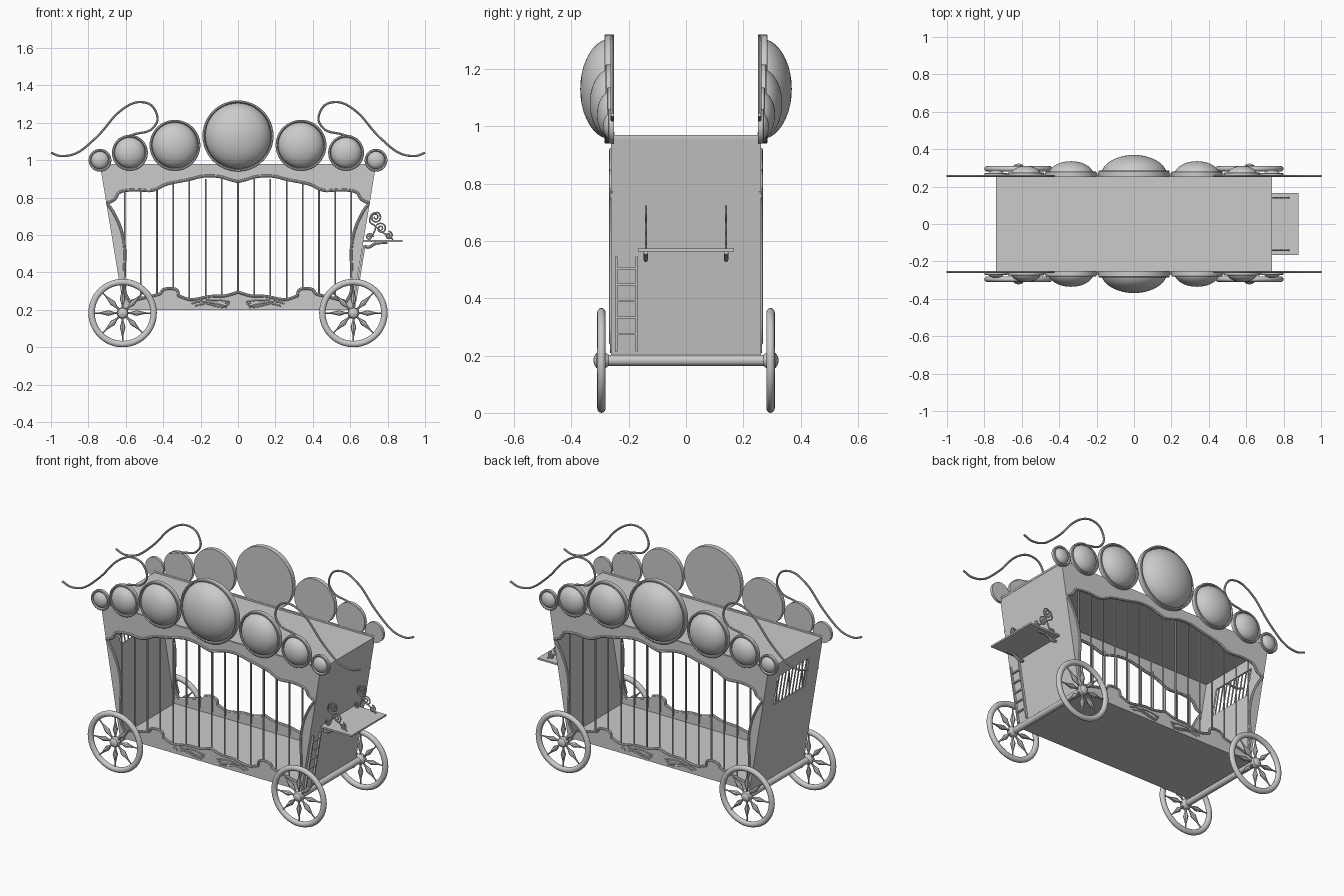
import bpy, bmesh, math
from mathutils import Matrix, Vector

if "Cube" in bpy.data.objects:
    bpy.data.objects.remove(bpy.data.objects["Cube"])

TAU = math.tau
SLOPE = 0.165                      # outward lean of the end walls


def end_x(z):
    return 0.61 + (z - 0.2) * SLOPE


def basis(u, v, n, o):
    """Matrix sending local x, y, z to u, v, n with origin o."""
    m = Matrix((u, v, n)).transposed().to_4x4()
    m.translation = o
    return m


def add_mesh(name, bm):
    bmesh.ops.recalc_face_normals(bm, faces=bm.faces)
    me = bpy.data.meshes.new(name)
    bm.to_mesh(me)
    bm.free()
    ob = bpy.data.objects.new(name, me)
    bpy.context.collection.objects.link(ob)
    return ob


def box(name, lo, hi, lean=0):
    bm = bmesh.new()
    bmesh.ops.create_cube(bm, size=1)
    for v in bm.verts:
        v.co = Vector([a + (c + 0.5) * (b - a) for a, b, c in zip(lo, hi, v.co)])
        v.co.x += lean * (v.co.z - lo[2])
    return add_mesh(name, bm)


def lathe(name, prof, m, n=32):
    """Revolve (radius, height) pairs about local z."""
    bm = bmesh.new()
    vs = [bm.verts.new((r, 0, h)) for r, h in prof]
    es = [bm.edges.new(p) for p in zip(vs, vs[1:])]
    bmesh.ops.spin(bm, geom=vs + es, cent=(0, 0, 0), axis=(0, 0, 1), angle=TAU, steps=n, use_duplicate=False)
    bmesh.ops.remove_doubles(bm, verts=bm.verts, dist=1e-5)
    bm.transform(m)
    return add_mesh(name, bm)


def from_curve(name, loops, m, extrude=0, bevel=0, cyclic=True, res=2):
    """Flat plate with holes (extrude) or round tube (bevel) from 2D loops."""
    cu = bpy.data.curves.new(name, 'CURVE')
    cu.dimensions = '2D' if extrude else '3D'
    cu.fill_mode = 'BOTH' if extrude else 'FULL'
    cu.extrude, cu.bevel_depth, cu.bevel_resolution = extrude, bevel, res
    cu.use_fill_caps = bevel > 0
    for pts in loops:
        sp = cu.splines.new('POLY')
        sp.points.add(len(pts) - 1)
        for p, q in zip(sp.points, pts):
            p.co = (q[0], q[1], 0, 1)
        sp.use_cyclic_u = cyclic
    tmp = bpy.data.objects.new(name, cu)
    bpy.context.collection.objects.link(tmp)
    me = bpy.data.meshes.new_from_object(tmp.evaluated_get(bpy.context.evaluated_depsgraph_get()))
    bpy.data.objects.remove(tmp)
    bm = bmesh.new()
    bm.from_mesh(me)
    bpy.data.meshes.remove(me)
    bmesh.ops.remove_doubles(bm, verts=bm.verts, dist=1e-5)
    bm.transform(m)
    return add_mesh(name, bm)


def smooth(pts, n=6):
    """Catmull-Rom through 2D points."""
    p = [Vector(q) for q in pts]
    p = [2 * p[0] - p[1]] + p + [2 * p[-1] - p[-2]]
    out = []
    for a, b, c, d in zip(p, p[1:], p[2:], p[3:]):
        for i in range(n):
            t = i / n
            out.append(0.5 * (2 * b + (c - a) * t + (2 * a - 5 * b + 4 * c - d) * t * t
                              + (3 * b - a - 3 * c + d) * t ** 3))
    return out + [p[-2]]


def mirror(pts):
    return [Vector((-q[0], q[1])) for q in pts]


def spiral(cx, cz, r, start, turns, n=28):
    return [(cx + r * (1 - 0.85 * i / n) * math.cos(start + turns * TAU * i / n),
             cz + r * (1 - 0.85 * i / n) * math.sin(start + turns * TAU * i / n)) for i in range(n + 1)]


# Floor and roof
box("floor", (-0.61, -0.25, 0.2), (0.61, 0.25, 0.212))
box("roof", (-0.737, -0.25, 0.958), (0.737, 0.25, 0.97))

# End walls: solid on the right, barred window on the left
outline = [(-0.25, 0.2), (0.25, 0.2), (0.25, 0.97), (-0.25, 0.97)]
window = [(-0.15, 0.70), (0.15, 0.70), (0.15, 0.88), (-0.15, 0.88)]
for s, name, loops in ((1, "right_end_wall", [outline]), (-1, "left_end_wall", [outline, window])):
    m = basis((0, 1, 0), (s * SLOPE, 0, 1), (1, 0, 0), (s * (0.605 - 0.2 * SLOPE), 0, 0))
    from_curve(name, loops, m, extrude=0.005)
for i in range(9):
    y = -0.132 + i * 0.033
    box("window_bar", (-end_x(0.7) + 0.002, y - 0.003, 0.69), (-end_x(0.7) + 0.008, y + 0.003, 0.89), -SLOPE)

# Opening outline for the long sides (left half, then mirrored)
top = smooth([(0, .885), (-.04, .895), (-.10, .912), (-.18, .915), (-.27, .895), (-.38, .872),
              (-.46, .838), (-.55, .842), (-.63, .83), (-.66, .79), (-.70, .77)])
column = smooth([(-.70, .77), (-.665, .72), (-.625, .63), (-.605, .52), (-.608, .40), (-.605, .30), (-.58, .245)])
bottom = (smooth([(-.58, .245), (-.50, .265), (-.42, .285), (-.40, .308), (-.36, .315), (-.325, .305), (-.318, .275)])
          + smooth([(-.318, .275), (-.25, .255), (-.15, .272), (-.07, .275), (0, .295)])[1:])
half = top + column[1:] + bottom[1:]
opening = half + mirror(half)[-2:0:-1]
plate = [(-end_x(.2), .2), (end_x(.2), .2), (end_x(.98), .98), (-end_x(.98), .98)]

ribbon = smooth([(-.64, 1.11), (-.55, 1.14), (-.47, 1.16), (-.43, 1.22), (-.465, 1.295), (-.55, 1.308), (-.645, 1.25),
                 (-.74, 1.14), (-.85, 1.045), (-.94, 1.022), (-1.0, 1.04)])
swirls = [smooth([(-.25, .232), (-.20, .245), (-.13, .235), (-.07, .222), (-.05, .232), (-.07, .24)]),
          smooth([(-.23, .222), (-.17, .232), (-.11, .218), (-.06, .212)]),
          smooth([(-.17, .25), (-.11, .252), (-.04, .243)])]
discs = [(0, 1.13, .19, .033)] + [(s * x, z, r, t) for s in (-1, 1) for x, z, r, t in
                                  ((.337, 1.08, .136, .028), (.578, 1.04, .096, .024), (.738, 1.0, .061, .02))]

for s, side in ((-1, "front"), (1, "back")):
    def flat(y):
        return basis((1, 0, 0), (0, 0, 1), (0, s, 0), (0, s * y, 0))
    # Carved side panel and its trim
    from_curve(side + "_panel", [plate, opening], flat(0.256), extrude=0.006)
    from_curve(side + "_trim", [opening], flat(0.261), bevel=0.008)
    from_curve(side + "_carving", swirls + [mirror(c) for c in swirls], flat(0.262), bevel=0.004, cyclic=False)
    # Cage bars
    for k in range(-7, 8):
        x = k * 0.0866
        lathe(side + "_cage_bar", [(0.0045, 0.23), (0.0045, 0.9 if abs(k) < 5 else 0.85)],
              Matrix.Translation((x, s * 0.25, 0)), 8)
    # Domed crest discs with raised rims
    for x, z, r, t in discs:
        R = r - 0.014
        dome = [(R * math.cos(a), 0.008 + 0.62 * R * math.sin(a)) for a in [i * TAU / 40 for i in range(11)]]
        dome[-1] = (0, dome[-1][1])
        prof = [(0, 0), (r, 0), (r, t - .003), (r - .003, t), (r - .009, t), (r - .012, t - .003)] + dome
        m = flat(0.252)
        m.translation = (x, s * 0.252, z)
        lathe(side + "_crest_disc", prof, m, 48)
    # Curling ribbons
    for rib, d in ((ribbon, "left"), (mirror(ribbon), "right")):
        from_curve(f"{side}_{d}_ribbon", [rib], flat(0.257), bevel=0.006, cyclic=False)

# Axles and wheels
WZ, WY = 0.183, 0.295
for x in (-0.617, 0.617):
    lathe("axle", [(0, -0.29), (0.019, -0.29), (0.019, 0.29), (0, 0.29)],
          basis((1, 0, 0), (0, 0, -1), (0, 1, 0), (x, 0, WZ)), 20)
    for s in (-1, 1):
        m = basis((1, 0, 0), (0, 0, 1), (0, s, 0), (x, s * WY, WZ))
        tyre = [(0.166 + 0.017 * math.cos(i * TAU / 12), 0.015 * math.sin(i * TAU / 12)) for i in range(13)]
        lathe("wheel_rim", tyre, m, 48)
        hub = [(0, -.026), (.02, -.024), (.03, -.01), (.031, .004), (.026, .018), (.014, .026), (0, .028)]
        lathe("wheel_hub", hub, m, 24)
        spoke = [(.006, .02), (.006, .045), (.015, .075), (.009, .10), (.004, .125), (.004, .155)]
        for k in range(8):
            turn = Matrix.Rotation(k * TAU / 8, 4, 'Z') @ Matrix.Rotation(TAU / 4, 4, 'Y')
            lathe("wheel_spoke", spoke, m @ turn, 8)

# Driver's platform with scroll brackets
box("platform", (0.665, -0.167, 0.563), (0.88, 0.167, 0.573))
for y in (-0.14, 0.14):
    m = basis((1, 0, 0), (0, 0, 1), (0, -1, 0), (0, y, 0))
    scrolls = [spiral(.735, .695, .028, 0, -1.6), spiral(.765, .635, .03, 2.6, -1.6),
               spiral(.805, .598, .022, 1.6, -1.5), spiral(.703, .590, .02, 0, 1.5),
               smooth([(.763, .695), (.75, .72), (.715, .71), (.705, .67), (.735, .645), (.72, .60), (.70, .58)]),
               smooth([(.735, .645), (.78, .61), (.83, .576)])]
    from_curve("platform_scroll", scrolls, m, bevel=0.004, cyclic=False, res=1)
    m.translation.y = y
    from_curve("platform_bracket", [smooth([(.80, .56), (.74, .556), (.70, .535), (.675, .54)])], m,
               bevel=0.008, cyclic=False)

# Ladder leaning along the right end wall
lx = end_x(0.215) + 0.003
for y in (-0.243, -0.172):
    box("ladder_rail", (lx, y - .004, .215), (lx + .012, y + .004, .545), SLOPE)
for z in (.275, .333, .39, .448, .505):
    x = end_x(z) + 0.003
    box("ladder_rung", (x, -.243, z - .004), (x + .01, -.172, z + .004))

# Smooth shading with crisp edges
for ob in bpy.context.collection.objects:
    ob.select_set(True)
    bpy.context.view_layer.objects.active = ob
bpy.ops.object.shade_smooth_by_angle(angle=math.radians(35))
